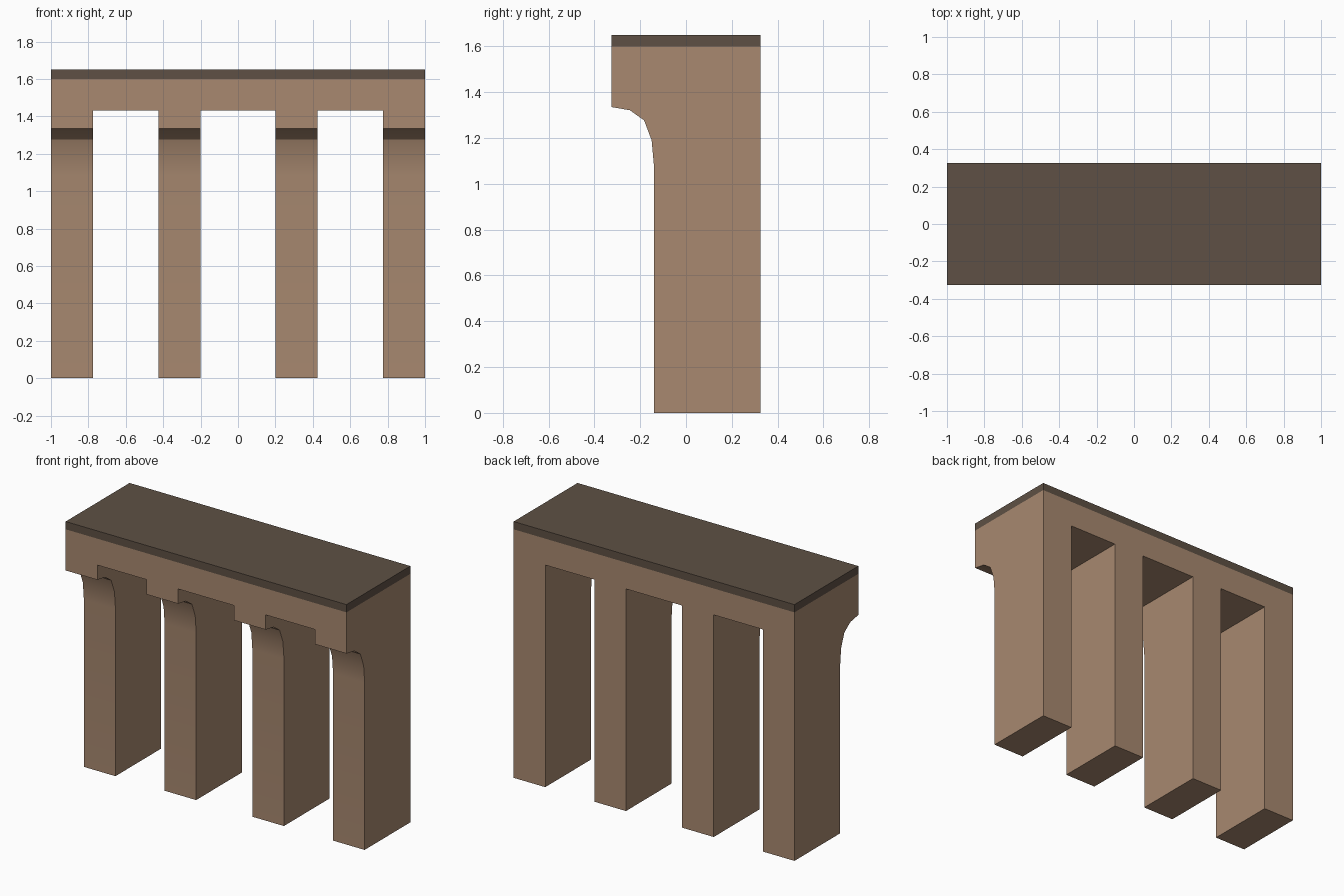
import bpy, bmesh, math

if "Cube" in bpy.data.objects:
    bpy.data.objects.remove(bpy.data.objects["Cube"])


def material(name, rgb):
    m = bpy.data.materials.new(name)
    m.diffuse_color = (*rgb, 1)
    m.use_nodes = True
    m.node_tree.nodes["Principled BSDF"].inputs["Base Color"].default_value = m.diffuse_color
    return m


def make_object(name, bm, mat):
    bmesh.ops.remove_doubles(bm, verts=bm.verts, dist=0.0005)
    bmesh.ops.recalc_face_normals(bm, faces=bm.faces)
    mesh = bpy.data.meshes.new(name)
    bm.to_mesh(mesh)
    bm.free()
    mesh.materials.append(mat)
    ob = bpy.data.objects.new(name, mesh)
    bpy.context.collection.objects.link(ob)
    return ob


timber = material("warm brown", (0.392, 0.250, 0.162))
dark = material("dark brown", (0.112, 0.081, 0.058))

HALF, SOFFIT, BEAM_TOP, TOP = 0.325, 1.43, 1.60, 1.65
# pier outline (y, z) below the beam: back edge, foot, then the curved corbel
PIER = [(HALF, SOFFIT), (HALF, 0), (-0.14, 0), (-0.14, 1.08), (-0.15, 1.19),
        (-0.183, 1.277), (-0.245, 1.321), (-HALF, 1.335), (-HALF, SOFFIT)]
BEAM = [(HALF, BEAM_TOP), (HALF, SOFFIT), (-HALF, SOFFIT), (-HALF, BEAM_TOP)]
PIER_FULL = [BEAM[0]] + PIER + [BEAM[3]]
XS = [-1, -0.775, -0.425, -0.2, 0.2, 0.425, 0.775, 1]


def cap(bm, x, outline):
    bm.faces.new([bm.verts.new((x, y, z)) for y, z in outline])


def sweep(bm, x0, x1, outline):
    for (ya, za), (yb, zb) in zip(outline, outline[1:] + outline[:1]):
        bm.faces.new([bm.verts.new(p) for p in
                      ((x0, ya, za), (x0, yb, zb), (x1, yb, zb), (x1, ya, za))])


# piers and spanning beam as one welded body
bm = bmesh.new()
for i, (x0, x1) in enumerate(zip(XS, XS[1:])):
    is_pier = i % 2 == 0
    sweep(bm, x0, x1, PIER_FULL if is_pier else BEAM)
    if is_pier:
        for x in (x0, x1):
            cap(bm, x, PIER_FULL if abs(x) == 1 else PIER)
body = make_object("piers_and_beam", bm, timber)
bpy.context.view_layer.objects.active = body
body.select_set(True)
bpy.ops.object.shade_smooth_by_angle(angle=math.radians(30))

# thin deck slab on top
bm = bmesh.new()
DECK = [(HALF, TOP), (HALF, BEAM_TOP), (-HALF, BEAM_TOP), (-HALF, TOP)]
sweep(bm, -1, 1, DECK)
cap(bm, -1, DECK)
cap(bm, 1, DECK)
make_object("deck_slab", bm, dark)
